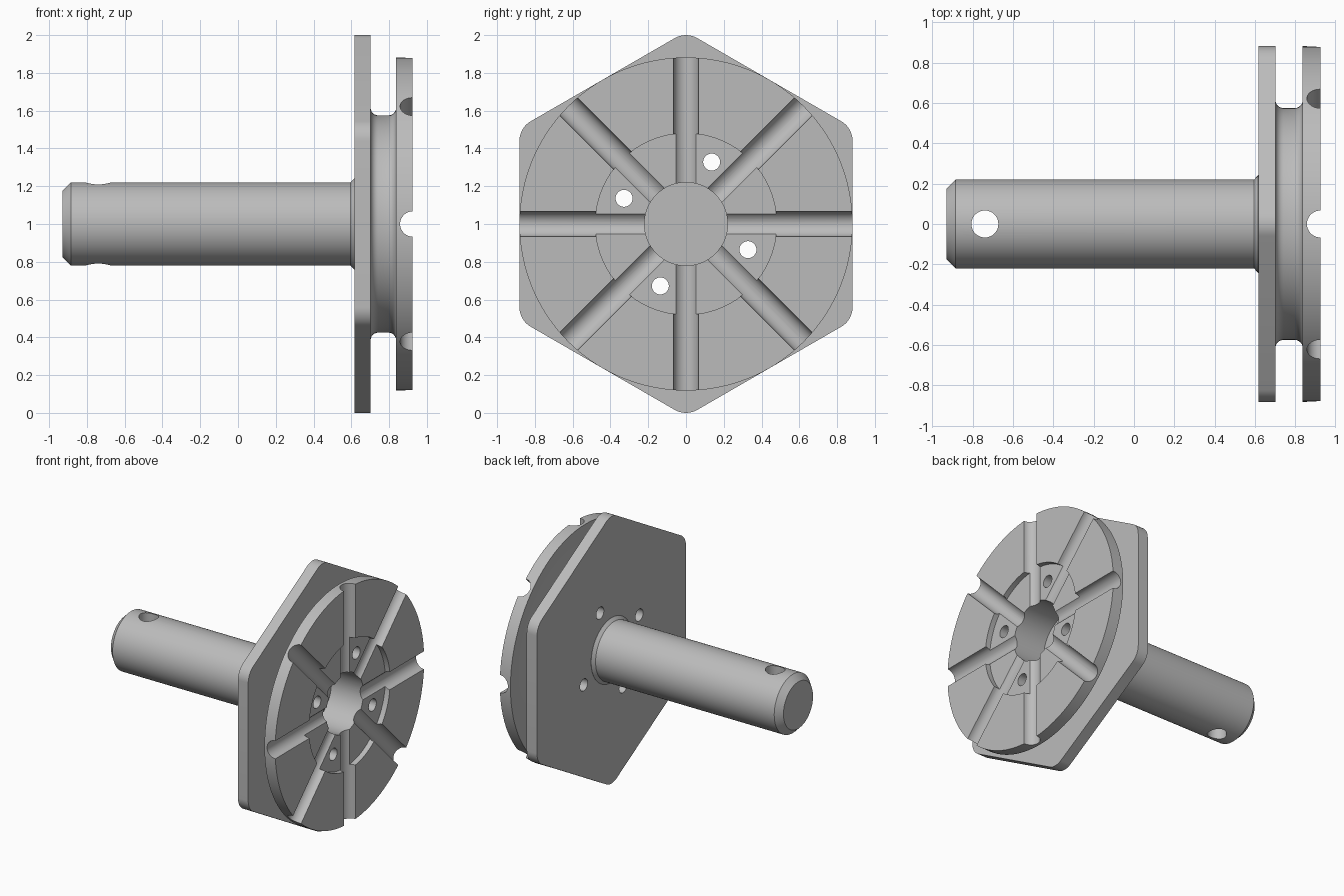
import bpy, bmesh, math
from mathutils import Matrix, Vector

if "Cube" in bpy.data.objects:
    bpy.data.objects.remove(bpy.data.objects["Cube"])

steel = bpy.data.materials.new("grey steel")
steel.use_nodes = True
GREY = (0.50, 0.50, 0.50, 1)
steel.diffuse_color = GREY
steel.node_tree.nodes["Principled BSDF"].inputs["Base Color"].default_value = GREY

AXIS_Z = 1.0
FACE_X = 0.925          # front face of the slotted disc
SHAFT_R = 0.22
BORE_FLOOR = 0.62


def make_object(name, bm):
    bmesh.ops.recalc_face_normals(bm, faces=bm.faces)
    mesh = bpy.data.meshes.new(name)
    bm.to_mesh(mesh)
    bm.free()
    mesh.materials.append(steel)
    obj = bpy.data.objects.new(name, mesh)
    bpy.context.collection.objects.link(obj)
    return obj


def lathe(name, profile, steps=96):
    """Solid of revolution about the x axis from (x, radius) points."""
    bm = bmesh.new()
    rings = []
    for x, r in profile:
        angles = [2 * math.pi * i / steps for i in range(steps)]
        rings.append([bm.verts.new((x, r * math.cos(a), AXIS_Z + r * math.sin(a)))
                      for a in angles])
    for a, b in zip(rings, rings[1:]):
        for i in range(steps):
            j = (i + 1) % steps
            bm.faces.new((a[i], a[j], b[j], b[i]))
    bm.faces.new(rings[0])
    bm.faces.new(rings[-1])
    return make_object(name, bm)


def rod(name, centre, direction, radius, length, steps=32):
    """Cylinder used as a cutter."""
    bm = bmesh.new()
    turn = Vector((0, 0, 1)).rotation_difference(Vector(direction)).to_matrix().to_4x4()
    bmesh.ops.create_cone(bm, cap_ends=True, segments=steps, radius1=radius,
                          radius2=radius, depth=length,
                          matrix=Matrix.Translation(centre) @ turn)
    obj = make_object(name, bm)
    obj.hide_render = True
    return obj


def arc(cx, cr, radius, start, end, steps=6):
    angles = [math.radians(start + (end - start) * i / steps) for i in range(steps + 1)]
    return [(cx + radius * math.cos(a), cr + radius * math.sin(a)) for a in angles]


def cut(obj, cutters):
    bpy.context.view_layer.objects.active = obj
    for cutter in cutters:
        mod = obj.modifiers.new("cut", "BOOLEAN")
        mod.operation = "DIFFERENCE"
        mod.solver = "EXACT"
        mod.object = cutter
        bpy.ops.object.modifier_apply(modifier=mod.name)


# Shaft with a chamfered tip and a small flare at the plate
shaft = lathe("shaft", [(-0.93, 0.175), (-0.885, SHAFT_R), (0.595, SHAFT_R),
                        (0.616, 0.242), (BORE_FLOOR, 0.242)])

# Hexagonal plate with rounded corners
bm = bmesh.new()
apothem, corner, back, front = 0.882, 0.12, 0.617, 0.702
inner = (apothem - corner) / math.cos(math.pi / 6)
outline = []
for k in range(6):
    mid = 90 + 60 * k
    cy, cz = (inner * f(math.radians(mid)) for f in (math.cos, math.sin))
    outline += arc(cy, cz, corner, mid - 30, mid + 30, 10)
face = bm.faces.new([bm.verts.new((back, y, AXIS_Z + z)) for y, z in outline])
extruded = bmesh.ops.extrude_face_region(bm, geom=[face])["geom"]
bmesh.ops.translate(bm, vec=(front - back, 0, 0),
                    verts=[v for v in extruded if isinstance(v, bmesh.types.BMVert)])
plate = make_object("hex_plate", bm)

# Slotted disc with a filleted neck
neck_r, fillet, disc_back, disc_r = 0.575, 0.04, 0.837, 0.882
disc = lathe("slotted_disc",
             [(front, neck_r + fillet)]
             + arc(front + fillet, neck_r + fillet, fillet, 180, 270)[1:]
             + arc(disc_back - fillet, neck_r + fillet, fillet, 270, 360)
             + [(disc_back, disc_r), (FACE_X, disc_r)], 128)

# Cutters: central bore, shallow recess, bolt holes, radial slots, cross hole
hub = (FACE_X, 0, AXIS_Z)
bore = rod("bore_cutter", (BORE_FLOOR + 0.5, 0, AXIS_Z), (1, 0, 0), SHAFT_R, 1.0, 96)
recess = rod("recess_cutter", hub, (1, 0, 0), 0.48, 0.08, 96)
bolts, slots = [], []
for k in range(4):
    a = math.radians(67.5 + 90 * k)
    place = (0.75, 0.355 * math.cos(a), AXIS_Z + 0.355 * math.sin(a))
    bolts.append(rod("bolt_hole_cutter", place, (1, 0, 0), 0.045, 1))
    a = math.radians(45 * k)
    slots.append(rod("slot_cutter", hub, (0, math.cos(a), math.sin(a)), 0.067, 2.2))
cross = rod("cross_hole_cutter", (-0.74, 0, AXIS_Z), (0, 0, 1), 0.067, 1)

cut(shaft, [cross])
cut(plate, [bore] + bolts)
cut(disc, [bore, recess] + bolts + slots)
for cutter in [bore, recess, cross] + bolts + slots:
    bpy.data.objects.remove(cutter)

# Smooth round walls, crisp edges
for part in (shaft, plate, disc):
    bpy.ops.object.select_all(action="DESELECT")
    part.select_set(True)
    bpy.context.view_layer.objects.active = part
    bpy.ops.object.shade_smooth_by_angle(angle=math.radians(30))
